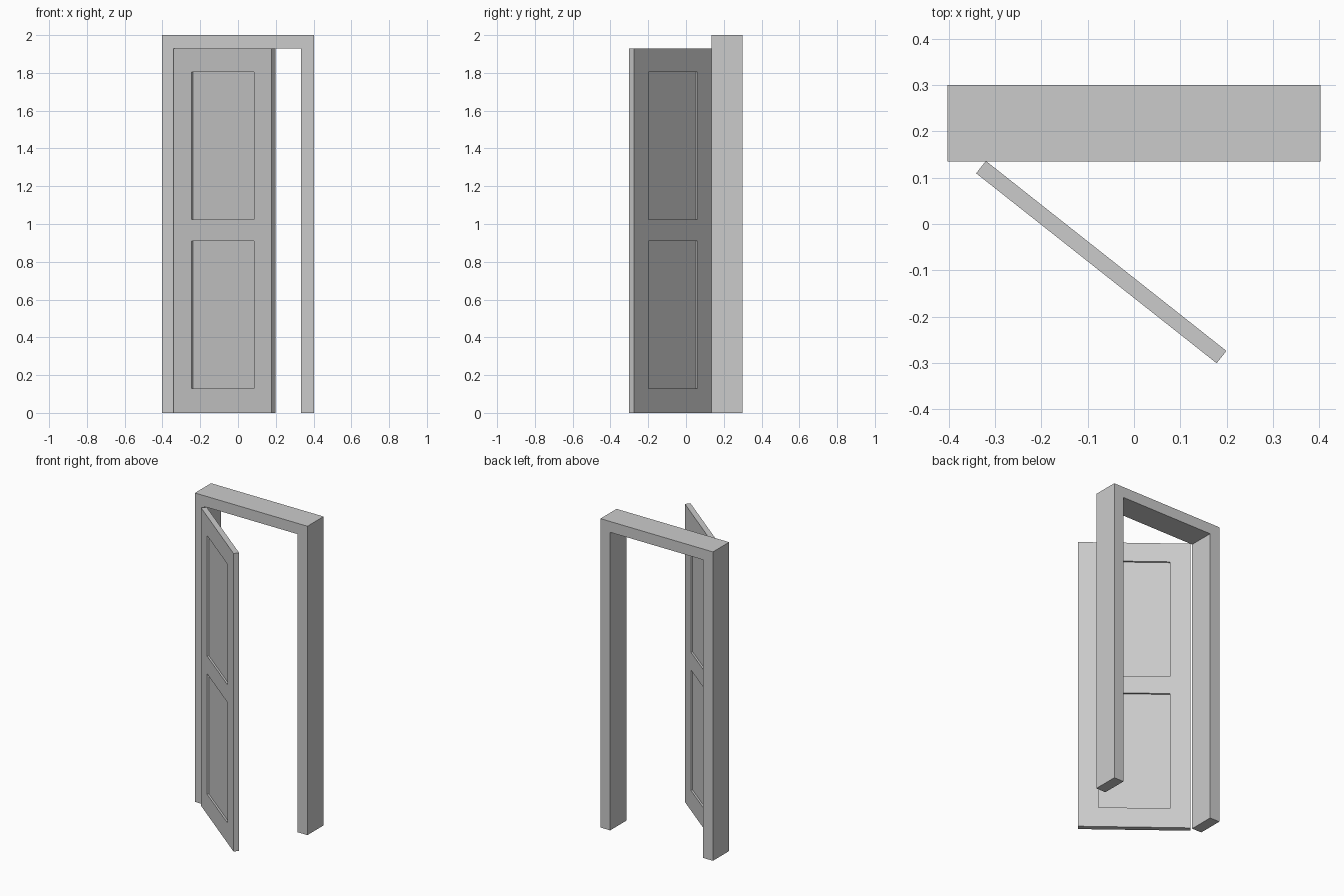
import bpy, bmesh
from math import radians
from mathutils import Vector

if "Cube" in bpy.data.objects:
    bpy.data.objects.remove(bpy.data.objects["Cube"])


def make_object(name, bm):
    bmesh.ops.recalc_face_normals(bm, faces=bm.faces)
    mesh = bpy.data.meshes.new(name)
    bm.to_mesh(mesh)
    bm.free()
    ob = bpy.data.objects.new(name, mesh)
    bpy.context.collection.objects.link(ob)
    return ob


def extruded_profile(points, y0, y1):
    """Extrude an (x, z) outline from y0 to y1."""
    bm = bmesh.new()
    face = bm.faces.new([bm.verts.new((x, y0, z)) for x, z in points])
    res = bmesh.ops.extrude_face_region(bm, geom=[face], use_keep_orig=True)
    verts = [v for v in res["geom"] if isinstance(v, bmesh.types.BMVert)]
    bmesh.ops.translate(bm, verts=verts, vec=(0, y1 - y0, 0))
    return bm


# Door frame: two jambs and a lintel as one arch
W, IW, H, DOOR_H = 0.403, 0.333, 2.0, 1.93
half = [(IW, DOOR_H), (IW, 0), (W, 0), (W, H)]
outline = half + [(-x, z) for x, z in reversed(half)]
make_object("door_frame", extruded_profile(outline, 0.135, 0.30))

# Door leaf: slab split along the panel borders, panels recessed on both faces
LENGTH, THICK, RECESS = 0.662, 0.034, 0.0115
S0, S1 = 0.121, 0.541
PANELS = [(0.13, 0.91), (1.025, 1.805)]
bm = extruded_profile([(0, 0), (LENGTH, 0), (LENGTH, DOOR_H), (0, DOOR_H)], 0, THICK)
cuts = [((s, 0, 0), (1, 0, 0)) for s in (S0, S1)]
cuts += [((0, 0, z), (0, 0, 1)) for pair in PANELS for z in pair]
for co, no in cuts:
    bmesh.ops.bisect_plane(bm, geom=bm.verts[:] + bm.edges[:] + bm.faces[:],
                           plane_co=co, plane_no=no)

for y, push in ((0, RECESS), (THICK, -RECESS)):
    for z0, z1 in PANELS:
        faces = []
        for f in bm.faces:
            c = f.calc_center_median()
            if abs(c.y - y) < 1e-4 and S0 < c.x < S1 and z0 < c.z < z1:
                faces.append(f)
        res = bmesh.ops.extrude_face_region(bm, geom=faces)
        verts = [v for v in res["geom"] if isinstance(v, bmesh.types.BMVert)]
        bmesh.ops.translate(bm, verts=verts, vec=(0, push, 0))
        bmesh.ops.delete(bm, geom=[f for f in faces if f.is_valid], context="FACES_ONLY")

door = make_object("door_leaf", bm)
# Swing the leaf open around its hinge edge
door.location = Vector((-0.341, 0.1095, 0))
door.rotation_euler.z = radians(-38.3)
